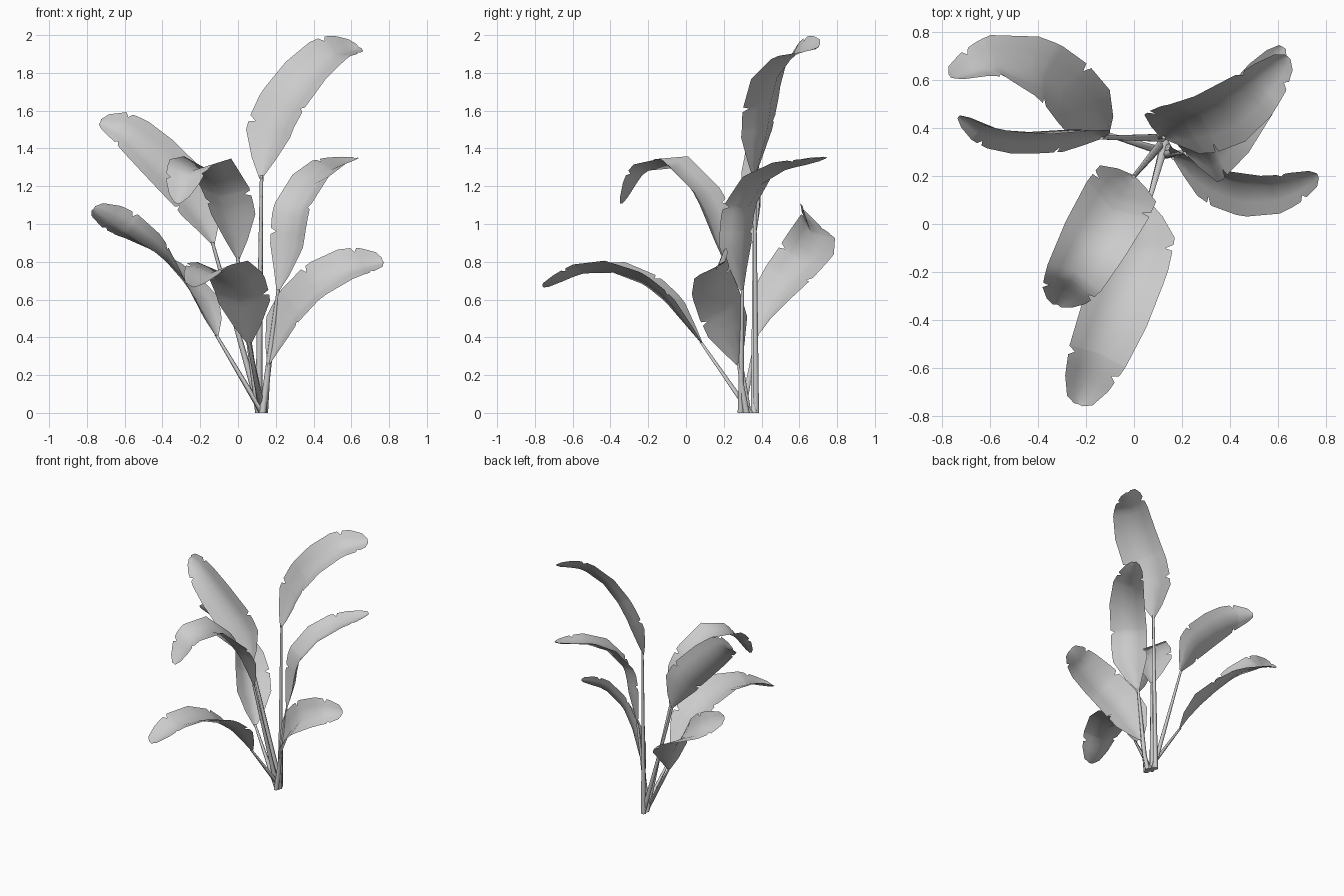
import bpy
import math
from mathutils import Vector
from mathutils.geometry import interpolate_bezier

cube = bpy.data.objects.get("Cube")
if cube:
    bpy.data.objects.remove(cube, do_unlink=True)

grey = bpy.data.materials.new("leaf grey")
grey.use_nodes = True
colour = (0.6, 0.6, 0.6, 1)
grey.diffuse_color = colour
grey.node_tree.nodes["Principled BSDF"].inputs["Base Color"].default_value = colour

# Blade outline: position along the midrib, share of the half width
OUTLINE = [(0, 0.05), (0.1, 0.48), (0.23, 0.93), (0.38, 1), (0.6, 0.96),
           (0.76, 0.84), (0.88, 0.64), (0.96, 0.38), (1, 0.12)]
TEAR_GAP = 0.015


def add_mesh(name, verts, faces, smooth_angle):
    mesh = bpy.data.meshes.new(name)
    mesh.from_pydata(verts, [], faces)
    mesh.materials.append(grey)
    obj = bpy.data.objects.new(name, mesh)
    bpy.context.collection.objects.link(obj)
    bpy.ops.object.select_all(action="DESELECT")
    obj.select_set(True)
    bpy.context.view_layer.objects.active = obj
    bpy.ops.object.shade_smooth_by_angle(angle=math.radians(smooth_angle))


def smooth_path(points):
    """Curve through the points, as a dense polyline."""
    ends = [points[0] * 2 - points[1]] + points + [points[-1] * 2 - points[-2]]
    path = []
    for a, b, c, d in zip(ends, ends[1:], ends[2:], ends[3:]):
        path += interpolate_bezier(b, b + (c - a) / 6, c - (d - b) / 6, c, 16)[:-1]
    return path + [points[-1]]


def along(path, t):
    """Point and direction at a share of the path length."""
    steps = [(b - a).length for a, b in zip(path, path[1:])]
    left = t * sum(steps)
    for a, b, step in zip(path, path[1:], steps):
        if left <= step:
            break
        left -= step
    return a.lerp(b, min(left / step, 1)), (b - a).normalized()


def outline_width(t):
    for (t0, w0), (t1, w1) in zip(OUTLINE, OUTLINE[1:]):
        if t <= t1:
            return w0 + (w1 - w0) * (t - t0) / (t1 - t0)
    return OUTLINE[-1][1]


def add_stem(name, bottom, top):
    """Thin tapered stalk, cut flat at the ground."""
    sides = 6
    verts = []
    for centre, radius in ((bottom, 0.019), (top, 0.009)):
        for i in range(sides):
            a = math.tau * i / sides
            verts.append(centre + Vector((math.cos(a), math.sin(a), 0)) * radius)
    faces = [(i, (i + 1) % sides, (i + 1) % sides + sides, i + sides) for i in range(sides)]
    faces += [tuple(reversed(range(sides))), tuple(range(sides, 2 * sides))]
    add_mesh(name, verts, faces, 70)


def add_blade(name, points, side_base, side_tip, half, tears, fold=0.42):
    """Folded blade with small tears; tears holds positions per edge."""
    path = smooth_path(points)
    stations = {t for t, _ in OUTLINE}
    for t in tears[0] + tears[1]:
        stations |= {t - TEAR_GAP, t, t + TEAR_GAP}
    verts, faces = [], []
    for t in sorted(stations):
        centre, tangent = along(path, t)
        side = Vector(side_base).normalized().lerp(Vector(side_tip).normalized(), t)
        side = (side - tangent * side.dot(tangent)).normalized()
        normal = side.cross(tangent)
        width = half * outline_width(t)
        for u in (-1, -0.55, 0, 0.55, 1):
            torn = abs(u) == 1 and t in tears[u > 0]
            reach = u * width * (0.78 if torn else 1)
            rise = fold * (abs(reach) - width / 2)
            verts.append(centre + side * reach + normal * rise)
    for row in range(len(stations) - 1):
        for col in range(4):
            i = row * 5 + col
            faces.append((i, i + 1, i + 6, i + 5))
    add_mesh(name, verts, faces, 60)


def add_leaf(name, root, midrib, side_base, side_tip, half, tears):
    points = [Vector(p) for p in midrib]
    add_stem(name + "_stem", Vector((*root, 0)), points[0].lerp(points[1], 0.06))
    add_blade(name + "_blade", points, side_base, side_tip, half, tears)


add_leaf("tall_left_leaf", (0.11, 0.37),
         [(0.12, 0.36, 1.24), (0.2, 0.41, 1.54), (0.35, 0.45, 1.77),
          (0.5, 0.56, 1.91), (0.65, 0.71, 1.94)],
         (0.27, -0.16, -0.03), (0.1, -0.16, -0.12), 0.155,
         ((0.28, 0.82), (0.42, 0.9)))

add_leaf("tall_right_leaf", (0.12, 0.36),
         [(-0.13, 0.36, 0.89), (-0.23, 0.37, 1.13), (-0.46, 0.36, 1.38),
          (-0.62, 0.39, 1.51), (-0.73, 0.45, 1.54)],
         (0.65, 0.35, 0.5), (0.5, 0.25, 0.7), 0.13,
         ((0.3, 0.82), (0.35, 0.86)))

add_leaf("upper_front_leaf", (0.11, 0.33),
         [(0, 0.2, 0.81), (-0.05, 0.13, 1.08), (-0.15, -0.04, 1.31),
          (-0.25, -0.22, 1.3), (-0.32, -0.34, 1.11)],
         (-0.19, 0.14, 0), (-0.9, 0.3, 0.1), 0.15,
         ((0.35, 0.82), (0.3, 0.86)))

add_leaf("lower_front_leaf", (0.13, 0.34),
         [(0.06, 0.09, 0.36), (0.02, -0.09, 0.61), (-0.05, -0.3, 0.75),
          (-0.14, -0.52, 0.77), (-0.24, -0.77, 0.66)],
         (-0.95, 0.1, 0), (-0.95, 0.3, 0), 0.15,
         ((0.28, 0.82), (0.42, 0.78)))

add_leaf("lower_left_leaf", (0.14, 0.32),
         [(0.16, 0.28, 0.25), (0.24, 0.23, 0.47), (0.38, 0.16, 0.65),
          (0.57, 0.14, 0.77), (0.78, 0.21, 0.81)],
         (0.1, -0.18, -0.1), (0.06, -0.17, -0.2), 0.14,
         ((0.55, 0.84), (0.35, 0.88)))

add_leaf("middle_left_leaf", (0.13, 0.29),
         [(0.21, 0.3, 0.64), (0.27, 0.28, 0.86), (0.31, 0.31, 1.1),
          (0.44, 0.45, 1.28), (0.62, 0.74, 1.35)],
         (0.7, -0.7, 0), (0.75, -0.6, -0.1), 0.13,
         ((0.3, 0.8), (0.42, 0.85)))

add_leaf("lower_back_leaf", (0.13, 0.3),
         [(-0.11, 0.37, 0.4), (-0.19, 0.46, 0.6), (-0.36, 0.62, 0.82),
          (-0.56, 0.68, 0.96), (-0.78, 0.61, 1.09)],
         (0.19, 0.14, -0.04), (0.03, 0.15, -0.21), 0.14,
         ((0.52, 0.8), (0.38, 0.86)))
